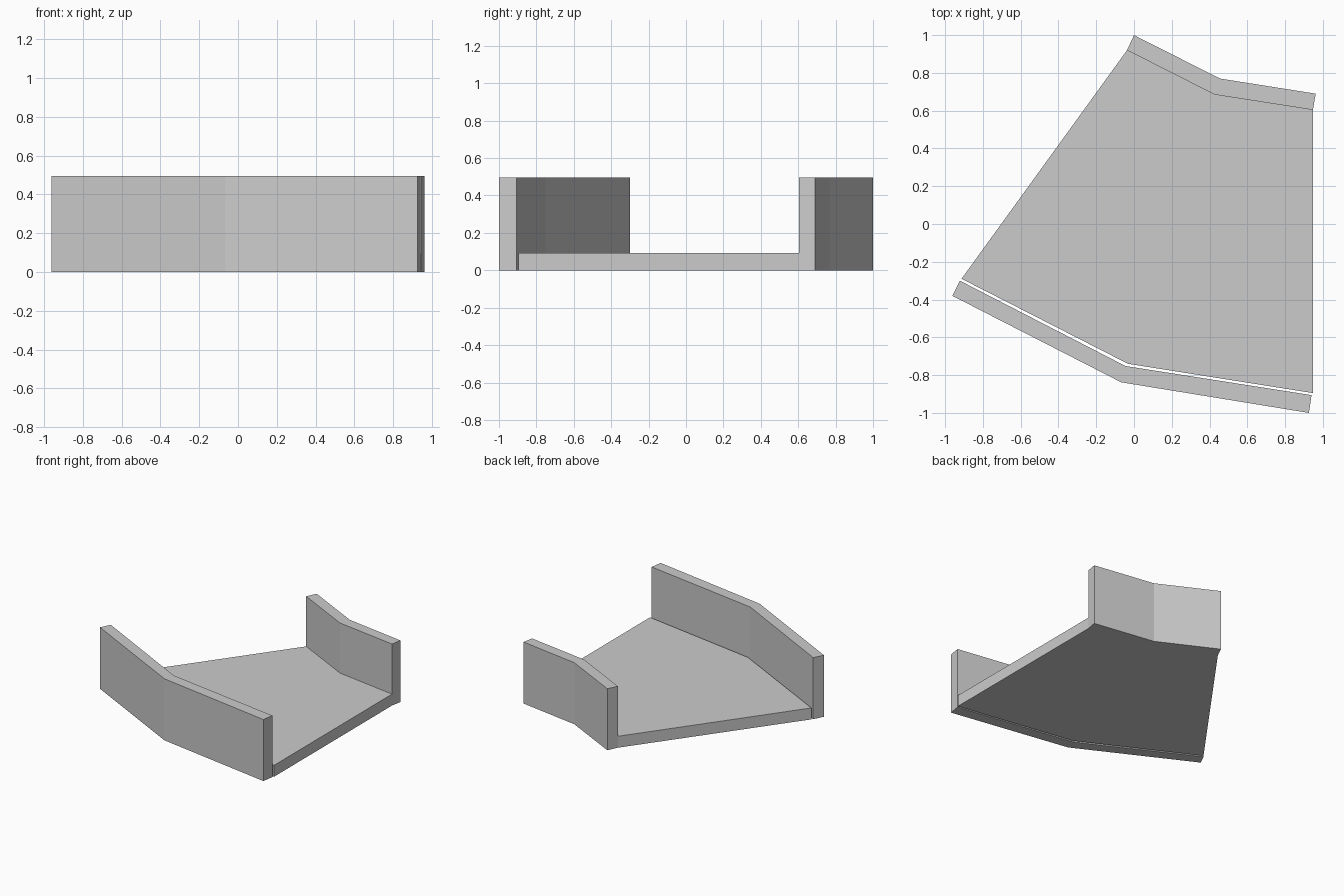
import bpy, bmesh

if "Cube" in bpy.data.objects:
    bpy.data.objects.remove(bpy.data.objects["Cube"])

WALL_H = 0.495
FLOOR_H = 0.092


def extrude_outline(name, outline, height):
    """Extrude a counter-clockwise plan outline up from z = 0."""
    bm = bmesh.new()
    face = bm.faces.new([bm.verts.new((x, y, 0)) for x, y in outline])
    ext = bmesh.ops.extrude_face_region(bm, geom=[face], use_keep_orig=True)
    top = [v for v in ext["geom"] if isinstance(v, bmesh.types.BMVert)]
    bmesh.ops.translate(bm, vec=(0, 0, height), verts=top)
    bmesh.ops.recalc_face_normals(bm, faces=bm.faces[:])
    mesh = bpy.data.meshes.new(name)
    bm.to_mesh(mesh)
    bm.free()
    obj = bpy.data.objects.new(name, mesh)
    bpy.context.collection.objects.link(obj)
    return obj


# Plan lines, each running left to right
back_outer = [(0.0, 1.0), (0.455, 0.77), (0.962, 0.69)]
back_inner = [(-0.037, 0.92), (0.427, 0.685), (0.947, 0.604)]
floor_front = [(-0.913, -0.29), (-0.032, -0.74), (0.947, -0.895)]
front_inner = [(-0.922, -0.30), (-0.045, -0.752), (0.94, -0.906)]
front_outer = [(-0.962, -0.38), (-0.068, -0.838), (0.926, -1.0)]

# Bent side walls
extrude_outline("back_wall", back_inner + back_outer[::-1], WALL_H)
extrude_outline("front_wall", front_outer + front_inner[::-1], WALL_H)

# Floor slab, with a narrow gap at the front wall
extrude_outline("floor", floor_front + back_inner[::-1], FLOOR_H)
